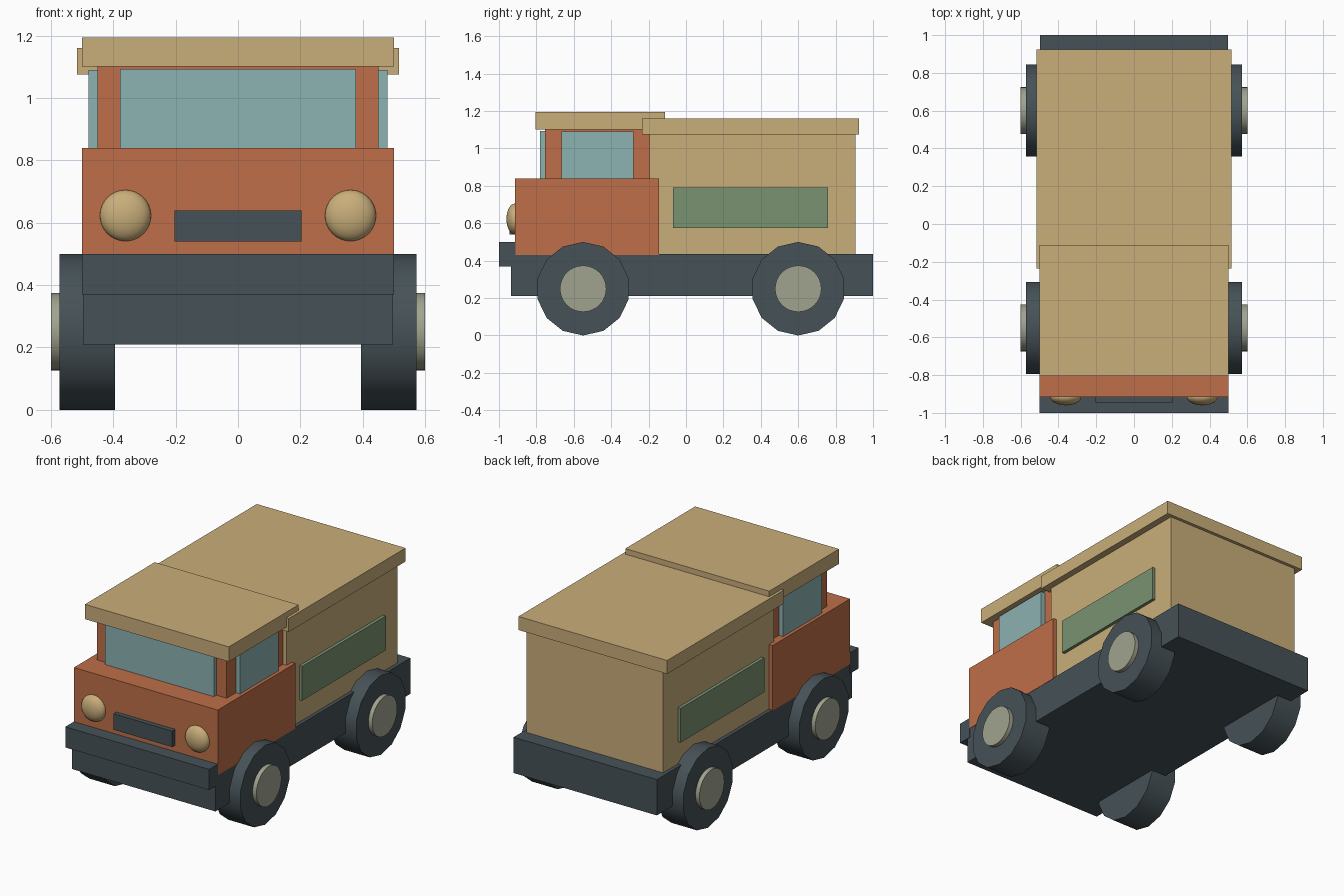
import bpy
import math

if "Cube" in bpy.data.objects:
    bpy.data.objects.remove(bpy.data.objects["Cube"], do_unlink=True)


def material(name, *rgb):
    col = [((c / 255 + 0.055) / 1.055) ** 2.4 for c in rgb] + [1]
    m = bpy.data.materials.new(name)
    m.use_nodes = True
    m.diffuse_color = col
    m.node_tree.nodes["Principled BSDF"].inputs["Base Color"].default_value = col
    return m


orange = material("orange_paint", 190, 110, 72)
tan = material("tan_paint", 201, 174, 122)
dark = material("dark_slate", 70, 82, 87)
glass = material("pale_glass", 140, 178, 178)
green = material("green_panel", 122, 146, 113)
grey = material("hub_grey", 160, 164, 143)


def finish(name, mat):
    ob = bpy.context.object
    ob.name = ob.data.name = name
    ob.data.materials.append(mat)
    return ob


def box(name, mat, xs, ys, zs):
    """Box filling the given x, y and z ranges."""
    ranges = (xs, ys, zs)
    bpy.ops.mesh.primitive_cube_add(size=1, location=[(a + b) / 2 for a, b in ranges])
    bpy.context.object.scale = [b - a for a, b in ranges]
    bpy.ops.object.transform_apply(location=False, rotation=False, scale=True)
    return finish(name, mat)


def disc(name, mat, sides, radius, xs, y, z):
    """Cylinder along x with a corner pointing straight up."""
    bpy.ops.mesh.primitive_cylinder_add(
        vertices=sides, radius=radius, depth=abs(xs[1] - xs[0]),
        location=(sum(xs) / 2, y, z), rotation=(math.pi / 2, 0, math.pi / 2))
    bpy.ops.object.transform_apply(location=False, rotation=True, scale=False)
    bpy.ops.object.shade_smooth_by_angle(angle=math.radians(35))
    return finish(name, mat)


def both(half):
    return (-half, half)


# Chassis and bumper
box("chassis", dark, both(0.498), (-0.935, 1.0), (0.21, 0.435))
box("front_bumper", dark, both(0.5), (-1.0, -0.912), (0.37, 0.5))

# Cab
box("cab_body", orange, both(0.5), (-0.915, -0.145), (0.43, 0.84))
box("cab_upper", orange, both(0.45), (-0.755, -0.195), (0.83, 1.11))
box("cab_roof", tan, both(0.5), (-0.805, -0.112), (1.102, 1.195))
box("windshield", glass, both(0.378), (-0.78, -0.74), (0.835, 1.094))
box("grille", dark, both(0.204), (-0.945, -0.9), (0.54, 0.64))

# Cargo box
box("cargo_box", tan, both(0.475), (-0.195, 0.905), (0.43, 1.09))
box("cargo_roof", tan, both(0.517), (-0.235, 0.925), (1.075, 1.16))

# Paired parts
for side, s in (("left", 1), ("right", -1)):
    box("side_window_" + side, glass, sorted((0.44 * s, 0.479 * s)), (-0.665, -0.28), (0.835, 1.09))
    box("side_panel_" + side, green, sorted((0.46 * s, 0.495 * s)), (-0.07, 0.76), (0.575, 0.79))

    bpy.ops.mesh.primitive_uv_sphere_add(segments=32, ring_count=16, radius=1,
                                         location=(0.361 * s, -0.915, 0.623))
    bpy.context.object.scale = (0.082, 0.045, 0.082)
    bpy.ops.object.transform_apply(location=False, rotation=False, scale=True)
    bpy.ops.object.shade_smooth()
    finish("headlight_" + side, tan)

    for end, y in (("front", -0.55), ("rear", 0.6)):
        disc(f"wheel_{end}_{side}", dark, 14, 0.25, (0.395 * s, 0.573 * s), y, 0.25)
        disc(f"hub_{end}_{side}", grey, 32, 0.124, (0.55 * s, 0.6 * s), y, 0.25)
